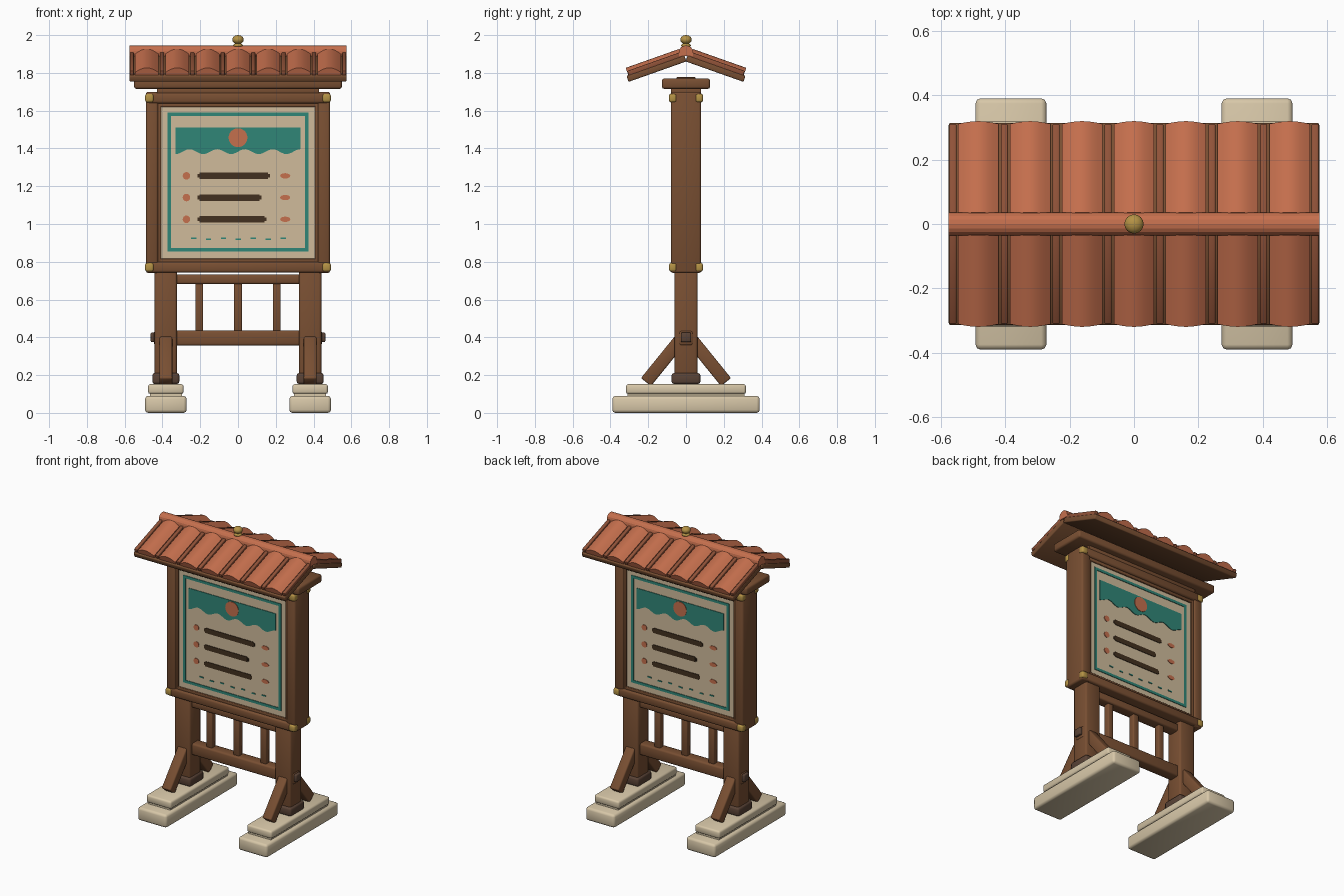
import bpy, bmesh, math
from mathutils import Matrix, Vector

cube = bpy.data.objects.get("Cube")
if cube:
    bpy.data.objects.remove(cube, do_unlink=True)


def material(name, *rgb):
    m = bpy.data.materials.new(name)
    m.use_nodes = True
    m.diffuse_color = (*rgb, 1)
    m.node_tree.nodes["Principled BSDF"].inputs["Base Color"].default_value = (*rgb, 1)
    return m


WOOD = material("brown wood", 0.19, 0.078, 0.032)
FITTING = material("dark iron brown", 0.1, 0.055, 0.036)
STONE = material("pale stone", 0.68, 0.57, 0.39)
TILE = material("terracotta", 0.56, 0.16, 0.075)
PAN = material("dark terracotta", 0.28, 0.085, 0.04)
PAPER = material("cream paper", 0.63, 0.5, 0.33)
TEAL = material("teal paint", 0.03, 0.24, 0.185)
INK = material("dark ink", 0.055, 0.03, 0.014)
BRASS = material("brass", 0.46, 0.29, 0.06)

FACINGS = {"front": Matrix(), "back": Matrix.Rotation(math.pi, 4, "Z")}
SIDES = {"left": 1, "right": -1}


def finish(name, bm, mat, matrix=Matrix(), smooth=True):
    bmesh.ops.recalc_face_normals(bm, faces=bm.faces)
    mesh = bpy.data.meshes.new(name)
    bm.to_mesh(mesh)
    bm.free()
    mesh.materials.append(mat)
    for p in mesh.polygons:
        p.use_smooth = smooth
    ob = bpy.data.objects.new(name, mesh)
    bpy.context.collection.objects.link(ob)
    ob.matrix_world = matrix
    return ob


def box(name, center, size, mat, bevel=0.008, matrix=Matrix()):
    bm = bmesh.new()
    bmesh.ops.create_cube(bm, size=1)
    bmesh.ops.scale(bm, vec=size, verts=bm.verts)
    bmesh.ops.translate(bm, vec=center, verts=bm.verts)
    if bevel:
        bmesh.ops.bevel(bm, geom=bm.edges[:], offset=bevel, segments=2,
                        profile=0.5, affect="EDGES")
    return finish(name, bm, mat, matrix, bevel > 0)


def prism(name, outline, y0, y1, mat, matrix=Matrix()):
    """Outline in x and z, pushed from y0 to y1."""
    bm = bmesh.new()
    face = bm.faces.new([bm.verts.new((x, y0, z)) for x, z in outline])
    new = bmesh.ops.extrude_face_region(bm, geom=[face])["geom"]
    verts = [v for v in new if isinstance(v, bmesh.types.BMVert)]
    bmesh.ops.translate(bm, vec=(0, y1 - y0, 0), verts=verts)
    return finish(name, bm, mat, matrix, False)


def ball(name, z, scale, mat):
    bm = bmesh.new()
    bmesh.ops.create_uvsphere(bm, u_segments=16, v_segments=10, radius=1)
    return finish(name, bm, mat, Matrix.Translation((0, 0, z)) @ Matrix.Diagonal((*scale, 1)))


def rect(x0, x1, z0, z1):
    return [(x0, z0), (x1, z0), (x1, z1), (x0, z1)]


def disc(x, z, rx, rz, n=16):
    return [(x + rx * math.cos(i * math.tau / n), z + rz * math.sin(i * math.tau / n))
            for i in range(n)]


# Feet, posts, collars, pegs and braces
for side, s in SIDES.items():
    x = 0.382 * s
    box(f"{side}_foot_base", (x, 0, 0.045), (0.22, 0.78, 0.09), STONE, 0.016)
    box(f"{side}_foot_core", (x, 0, 0.095), (0.17, 0.62, 0.04), STONE, 0)
    box(f"{side}_foot_step", (x, 0, 0.126), (0.188, 0.635, 0.052), STONE, 0.012)
    box(f"{side}_post", (x, 0, 0.45), (0.118, 0.122, 0.62), WOOD, 0.012)
    box(f"{side}_post_collar", (x, 0, 0.182), (0.142, 0.152, 0.058), FITTING, 0.012)
    box(f"{side}_rail_peg", (0.45 * s, 0, 0.4), (0.025, 0.055, 0.05), FITTING, 0.006)
    for facing, turn in FACINGS.items():
        low, high = Vector((x, -0.212, 0.163)), Vector((x, -0.02, 0.40))
        d = high - low
        lean = Matrix.Translation((low + high) / 2) @ d.to_track_quat("Z", "X").to_matrix().to_4x4()
        size = (0.068, 0.068, d.length)
        box(f"{side}_{facing}_brace", (0, 0, 0), size, WOOD, 0.008, turn @ lean)

# Lower railing
box("lower_rail", (0, 0, 0.396), (0.89, 0.075, 0.08), WOOD, 0.012)
box("upper_rail", (0, 0, 0.707), (0.72, 0.075, 0.05), WOOD, 0.01)
for i in (-1, 0, 1):
    box(f"baluster_{i + 2}", (0.205 * i, 0, 0.56), (0.042, 0.042, 0.27), WOOD, 0.006)

# Board frame with an inner lip
for side, s in SIDES.items():
    box(f"{side}_stile", (0.455 * s, 0, 1.22), (0.065, 0.16, 0.96), WOOD, 0.012)
    box(f"{side}_lip", (0.42 * s, 0, 1.22), (0.025, 0.14, 0.87), WOOD, 0.004)
for name, z in (("bottom", 0.771), ("top", 1.667)):
    box(f"{name}_frame_rail", (0, 0, z), (0.965, 0.168, 0.057), WOOD, 0.012)
    lip = 0.806 if name == "bottom" else 1.63
    box(f"{name}_lip", (0, 0, lip), (0.85, 0.14, 0.022), WOOD, 0.004)
    for side, s in SIDES.items():
        for facing, turn in FACINGS.items():
            box(f"{name}_{side}_{facing}_corner_cap", (0.469 * s, -0.07, z),
                (0.045, 0.04, 0.045), BRASS, 0.01, turn)
box("notice_board", (0, 0, 1.217), (0.84, 0.12, 0.83), PAPER, 0)

# Painted notice on both faces
WAVES = 48
for facing, turn in FACINGS.items():
    def paint(name, outline, mat, depth=0.064):
        prism(f"{facing}_{name}", outline, -0.059, -depth, mat, turn)

    for s in (-1, 1):
        end = "left" if s > 0 else "right"
        paint(f"border_{end}", rect(s * 0.363 - 0.009, s * 0.363 + 0.009, 0.855, 1.59), TEAL)
        zc = 1.2225 + s * 0.3585
        paint("border_top" if s > 0 else "border_bottom",
              rect(-0.354, 0.354, zc - 0.009, zc + 0.009), TEAL)
    wavy = [(-0.33 + 0.66 * i / WAVES,
             1.383 - 0.013 * math.cos(i / WAVES * math.tau * 4.5)) for i in range(WAVES + 1)]
    paint("banner", wavy + [(0.33, 1.512), (-0.33, 1.512)], TEAL)
    paint("sun", disc(0, 1.457, 0.05, 0.05, 24), TILE, 0.067)
    for i, end in enumerate((0.17, 0.125, 0.15)):
        z = 1.255 - 0.115 * i
        paint(f"line_{i + 1}", rect(-0.205, end - 0.01, z - 0.017, z + 0.017), INK)
        paint(f"line_core_{i + 1}", rect(-0.215, end, z - 0.01, z + 0.01), INK, 0.0635)
        paint(f"bullet_{i + 1}", disc(-0.273, z, 0.02, 0.02), TILE)
        paint(f"mark_{i + 1}", disc(0.25, z, 0.027, 0.014), TILE)
    for i in range(7):
        x, z = -0.235 + 0.079 * i, 0.922 + 0.003 * (-1) ** i
        paint(f"dash_{i + 1}", rect(x - 0.014, x + 0.014, z - 0.004, z + 0.004), TEAL)

# Beam under the roof
box("beam_seat", (0, 0, 1.705), (0.86, 0.16, 0.03), WOOD, 0.004)
box("roof_beam", (0, 0, 1.743), (1.1, 0.255, 0.055), WOOD, 0.012)
box("beam_cap", (0, 0, 1.771), (0.98, 0.1, 0.012), WOOD, 0.003)

# Roof slopes with rounded tiles and narrow strips between them
PITCH = 0.161
for facing, turn in FACINGS.items():
    slope = turn @ Matrix.Translation((0, 0, 1.86)) @ Matrix.Rotation(0.34, 4, "X")
    box(f"{facing}_roof_deck", (0, -0.16, 0.017), (1.15, 0.325, 0.034), WOOD, 0.006, slope)
    for i in range(7):
        x = PITCH * (i - 3)
        arch = [(x + 0.0625 * t / 4, 0.05 + 0.025 * math.cos(t / 4 * math.pi / 2))
                for t in range(-4, 5)]
        arch = [(x - 0.0625, 0.03)] + arch + [(x + 0.0625, 0.03)]
        ob = prism(f"{facing}_tile_{i + 1}", arch, -0.312, -0.012, TILE, slope)
        bpy.ops.object.select_all(action="DESELECT")
        ob.select_set(True)
        bpy.context.view_layer.objects.active = ob
        bpy.ops.object.shade_smooth_by_angle(angle=math.radians(35))
    for i in range(8):
        x = max(-0.562, min(0.562, PITCH * (i - 3.5)))
        box(f"{facing}_tile_strip_{i + 1}", (x, -0.16, 0.042), (0.022, 0.3, 0.03),
            PAN, 0.004, slope)

# Ridge cap and finial
ridge = [(0.036 * math.cos(a * math.pi / 8), 1.915 + 0.03 * math.sin(a * math.pi / 8))
         for a in range(9)]
ridge = [(0.036, 1.89)] + ridge + [(-0.036, 1.89)]
prism("ridge_cap", ridge, -0.575, 0.575, TILE, Matrix.Rotation(math.pi / 2, 4, "Z"))
ball("finial_base", 1.945, (0.026, 0.026, 0.012), BRASS)
ball("finial_neck", 1.955, (0.013, 0.013, 0.02), BRASS)
ball("finial_ball", 1.976, (0.03, 0.03, 0.024), BRASS)
